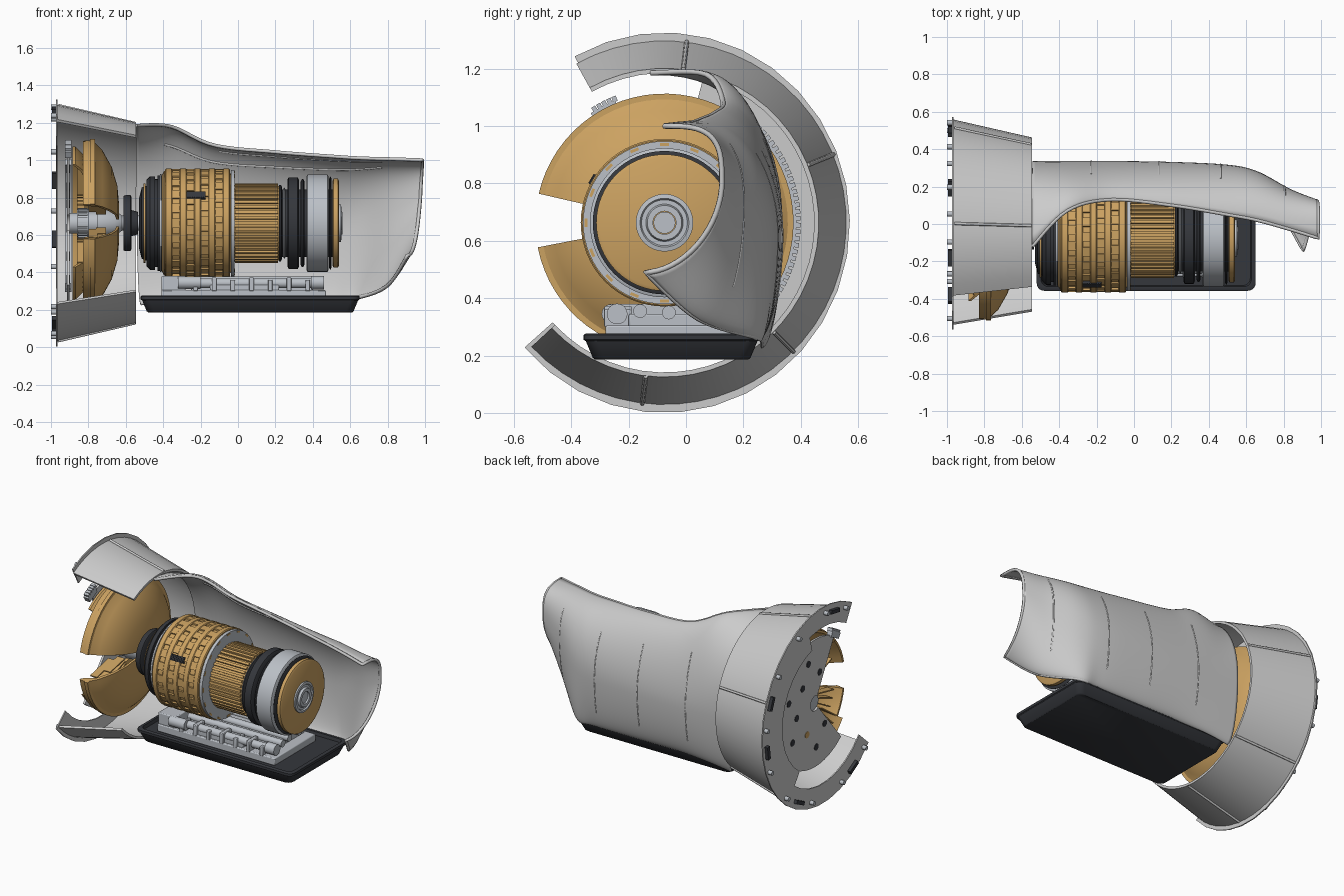
import bpy, bmesh
from math import sin, cos, pi, radians
from mathutils import Matrix, Vector

if "Cube" in bpy.data.objects:
    bpy.data.objects.remove(bpy.data.objects["Cube"])

CY, CZ = -0.075, 0.663            # main shaft axis, running along x


def material(name, rgb):
    m = bpy.data.materials.new(name)
    m.diffuse_color = (*rgb, 1)
    m.use_nodes = True
    m.node_tree.nodes["Principled BSDF"].inputs["Base Color"].default_value = m.diffuse_color
    return m


GOLD = material("gold", (0.60, 0.36, 0.12))
DARK = material("dark", (0.035, 0.038, 0.045))
STEEL = material("steel", (0.50, 0.53, 0.57))
GREY = None


def finish(name, bm, mat):
    bmesh.ops.remove_doubles(bm, verts=bm.verts, dist=1e-5)
    bmesh.ops.recalc_face_normals(bm, faces=bm.faces)
    me = bpy.data.meshes.new(name)
    bm.to_mesh(me)
    bm.free()
    ob = bpy.data.objects.new(name, me)
    bpy.context.collection.objects.link(ob)
    if mat:
        me.materials.append(mat)
    return ob


def polar(x, r, a, sy=1.0):
    return Vector((x, CY + sy * r * cos(a), CZ + r * sin(a)))


def lathe(name, prof, mat, a0=0, a1=360, segs=64, sy=1.0):
    """Spin a closed (x, r) profile round the shaft; a partial spin gets end caps."""
    bm = bmesh.new()
    full = a1 - a0 >= 360
    rows = []
    for i in range(segs if full else segs + 1):
        a = radians(a0 + (a1 - a0) * i / segs)
        rows.append([bm.verts.new(polar(x, r, a, sy)) for x, r in prof])
    n = len(prof)
    for i in range(segs):
        p, q = rows[i], rows[(i + 1) % len(rows)]
        for j in range(n):
            k = (j + 1) % n
            if prof[j][1] + prof[k][1] > 0:
                bm.faces.new((p[j], p[k], q[k], q[j]))
    if not full:
        bm.faces.new(rows[0])
        bm.faces.new(rows[-1])
    return finish(name, bm, mat)


def solid(name, steps, mat, segs=64):
    """Full turned part from (x, r) steps, closed on the axis."""
    return lathe(name, [(steps[0][0], 0)] + steps + [(steps[-1][0], 0)], mat, segs=segs)


def radial(name, x0, x1, r0, r1, width, n, mat, a0=0, a1=360):
    """Ring of blocks: teeth, splines, studs, blades."""
    bm = bmesh.new()
    for i in range(n):
        a = radians(a0 + (a1 - a0) * i / n)
        m = (Matrix.Translation((0, CY, CZ)) @ Matrix.Rotation(a, 4, 'X')
             @ Matrix.Translation(((x0 + x1) / 2, (r0 + r1) / 2, 0))
             @ Matrix.Diagonal((x1 - x0, r1 - r0, width, 1)))
        bmesh.ops.create_cube(bm, size=1, matrix=m)
    return finish(name, bm, mat)


def box(name, x0, x1, y0, y1, z0, z1, mat, bevel=0.006):
    bm = bmesh.new()
    bmesh.ops.create_cube(bm, size=1, matrix=Matrix.Translation(((x0 + x1) / 2, (y0 + y1) / 2, (z0 + z1) / 2))
                          @ Matrix.Diagonal((x1 - x0, y1 - y0, z1 - z0, 1)))
    ob = finish(name, bm, mat)
    b = ob.modifiers.new("bevel", 'BEVEL')
    b.width, b.segments = bevel, 2
    return ob


def rod(name, x0, x1, y, z, r, mat):
    bm = bmesh.new()
    bmesh.ops.create_cone(bm, cap_ends=True, segments=20, radius1=r, radius2=r, depth=x1 - x0,
                          matrix=Matrix.Translation(((x0 + x1) / 2, y, z)) @ Matrix.Rotation(pi / 2, 4, 'Y'))
    return finish(name, bm, mat)


def bead(name, pts, r, mat=None):
    cu = bpy.data.curves.new(name, 'CURVE')
    cu.dimensions, cu.bevel_depth, cu.bevel_resolution, cu.use_fill_caps = '3D', r, 1, True
    sp = cu.splines.new('POLY')
    sp.points.add(len(pts) - 1)
    for p, c in zip(sp.points, pts):
        p.co = (*c, 1)
    ob = bpy.data.objects.new(name, cu)
    bpy.context.collection.objects.link(ob)
    if mat:
        cu.materials.append(mat)


# Bell housing: cut-away cone, flat mounting flange, ribs, bolts
lathe("bell_housing", [(-0.965, 0.634), (-0.545, 0.538), (-0.545, 0.522), (-0.965, 0.618)], GREY, -137, 119, 40)
lathe("bell_flange", [(-0.972, 0.663), (-0.964, 0.663), (-0.964, 0.53), (-0.972, 0.53)], GREY, -139, 119, 24, 0.975)
lathe("flange_web", [(-0.971, 0.54), (-0.965, 0.54), (-0.965, 0.43), (-0.971, 0.43)], GREY, -55, 75, 12)
for i, d in enumerate((83, 22, -45, -97)):
    a = radians(d)
    bead(f"bell_rib_{i}", [polar(-0.96, 0.635, a), polar(-0.55, 0.539, a)], 0.008)
for i, d in enumerate((112, 92, 64, 38, 6, -22, -50, -78, -108, -134)):
    p = polar(0, 0.62, radians(d))
    rod(f"flange_bolt_{i}", -1.0, -0.97, p.y, p.z, 0.014, STEEL)
for i, d in enumerate((100, 22, -8, -64, -120)):
    radial(f"flange_slot_{i}", -0.995, -0.974, 0.60, 0.625, 0.09, 1, DARK, d)

# Main case shell: stations of x_top, x_bottom, top y z, back y, waist z, bottom y z, roundness
ST = [(-0.545, -0.52, -0.12, 1.185, 0.33, 0.64, 0.26, 0.23, 0.85),
      (-0.36, -0.36, 0.07, 1.18, 0.33, 0.63, 0.26, 0.25, 1.1),
      (-0.13, -0.13, 0.13, 1.08, 0.33, 0.62, 0.25, 0.26, 1.15),
      (0.20, 0.20, 0.10, 1.043, 0.325, 0.62, 0.25, 0.26, 1.1),
      (0.50, 0.50, 0.05, 1.02, 0.31, 0.62, 0.25, 0.26, 1.0),
      (0.66, 0.64, 0.02, 1.01, 0.275, 0.65, 0.24, 0.265, 0.9),
      (0.84, 0.80, -0.03, 1.005, 0.18, 0.73, 0.04, 0.33, 0.75),
      (0.985, 0.905, -0.075, 1.0, 0.125, 0.80, -0.14, 0.49, 0.6)]


def station(u):
    s = u * (len(ST) - 1)
    i = min(int(s), len(ST) - 2)
    t = s - i
    P = [ST[min(max(i + k, 0), len(ST) - 1)] for k in (-1, 0, 1, 2)]
    return [0.5 * (2 * b + (c - a) * t + (2 * a - 5 * b + 4 * c - d) * t * t + (3 * b - a - 3 * c + d) * t ** 3)
            for a, b, c, d in zip(*P)]


def shell(u, v, out=0.0):
    xt, xb, yt, zt, yb, zm, yo, zo, p = station(u)
    if v < 0.5:
        s, c = sin(v * pi), max(cos(v * pi), 0)
        y, z = yt + (yb - yt) * s ** p, zm + (zt - zm) * c ** p
    else:
        w = (v - 0.5) * pi
        s, c = sin(w), max(cos(w), 0)
        y, z = yo + (yb - yo) * c ** 1.1, zm - (zm - zo) * s ** 1.1
    return Vector((xt + (xb - xt) * v ** 3, y + out, z))


NU, NV = 48, 32
bm = bmesh.new()
g = [[bm.verts.new(shell(i / NU, j / NV)) for j in range(NV + 1)] for i in range(NU + 1)]
for i in range(NU):
    for j in range(NV):
        bm.faces.new((g[i][j], g[i + 1][j], g[i + 1][j + 1], g[i][j + 1]))
case = finish("main_case", bm, GREY)
m = case.modifiers.new("wall", 'SOLIDIFY')
m.thickness, m.offset = 0.014, 0
rim = [shell(i / NU, 0) for i in range(NU + 1)] + [shell(1, j / NV) for j in range(1, NV + 1)]
rim += [shell(i / NU, 1) for i in range(NU - 1, 30, -1)]
bead("case_rim", rim, 0.010)
for i, u in enumerate((0.23, 0.40, 0.55, 0.83)):
    bead(f"case_rib_{i}", [shell(u, 0.25 + 0.5 * j / 20, 0.004) for j in range(21)], 0.006)
for i, (v, u0) in enumerate(((0.1, 0.3), (0.19, 0.12))):
    bead(f"inner_ridge_{i}", [shell(u0 + (0.8 - u0) * j / 30, v, -0.006) for j in range(31)], 0.008)

# Flexplate with ring gear segments
lathe("flexplate", [(-0.915, 0.05), (-0.915, 0.43), (-0.90, 0.43), (-0.90, 0.05)], GREY, -130, 118)
for i, (a0, a1, n) in enumerate(((-50, 48, 34), (112, 124, 5))):
    lathe(f"ring_gear_{i}", [(-0.925, 0.42), (-0.925, 0.46), (-0.89, 0.46), (-0.89, 0.42)], STEEL, a0, a1, 30)
    radial(f"ring_gear_teeth_{i}", -0.925, -0.89, 0.455, 0.475, 0.016, n, STEEL, a0, a1)
for i in range(9):
    p = polar(0, 0.2 + 0.1 * (i % 2), radians(-120 + i * 28))
    rod(f"flexplate_hole_{i}", -0.918, -0.897, p.y, p.z, 0.022, GOLD if i == 2 else DARK)

# Torque converter: dished shell with a wedge cut out, inner turbine and blades
lathe("converter_shell", [(-0.83, 0.44), (-0.77, 0.445), (-0.765, 0.43), (-0.725, 0.39), (-0.675, 0.3), (-0.645, 0.2),
                          (-0.635, 0.09), (-0.65, 0.09), (-0.66, 0.2), (-0.692, 0.29), (-0.745, 0.38), (-0.83, 0.425)],
      GOLD, -169, 167)
lathe("converter_lip", [(-0.79, 0.44), (-0.79, 0.45), (-0.765, 0.45), (-0.765, 0.43)], GOLD, -169, 167)
lathe("turbine", [(-0.87, 0.41), (-0.82, 0.36), (-0.785, 0.26), (-0.80, 0.13), (-0.82, 0.13), (-0.80, 0.26),
                  (-0.84, 0.36), (-0.885, 0.41)], GOLD, -145, 130)
radial("converter_blades", -0.80, -0.75, 0.17, 0.37, 0.008, 40, GOLD, -168, 166)
radial("inner_blades", -0.76, -0.705, 0.13, 0.29, 0.008, 40, GOLD, -168, 166)
radial("turbine_blades", -0.86, -0.80, 0.18, 0.37, 0.008, 34, GOLD, -145, 130)
solid("converter_hub", [(-0.90, 0.055), (-0.86, 0.055), (-0.86, 0.075), (-0.80, 0.075), (-0.80, 0.06), (-0.75, 0.06),
                        (-0.75, 0.08), (-0.66, 0.07), (-0.62, 0.04), (-0.50, 0.04)], STEEL, 40)
radial("hub_splines", -0.855, -0.805, 0.07, 0.082, 0.01, 20, STEEL)
solid("drive_disc", [(-0.612, 0.145), (-0.60, 0.15), (-0.575, 0.15), (-0.57, 0.14), (-0.57, 0.07), (-0.535, 0.06)], DARK)

# Pump: dark stepped cone with gold accents
solid("pump_cover", [(-0.53, 0.13), (-0.515, 0.19), (-0.49, 0.20), (-0.49, 0.23), (-0.47, 0.25), (-0.445, 0.25),
                     (-0.445, 0.235), (-0.43, 0.235), (-0.43, 0.255), (-0.405, 0.255)], DARK)
lathe("pump_seal", [(-0.505, 0.17), (-0.505, 0.212), (-0.495, 0.212), (-0.495, 0.17)], GOLD)
lathe("pump_washer", [(-0.418, 0.2), (-0.418, 0.262), (-0.41, 0.262), (-0.41, 0.2)], STEEL)

# Large clutch drum: bands and studs
solid("clutch_drum", [(-0.41, 0.25), (-0.395, 0.28), (-0.05, 0.28), (-0.03, 0.25)], GOLD)
for i in range(5):
    x = -0.39 + i * 0.077
    lathe(f"drum_band_{i}", [(x, 0.26), (x, 0.287), (x + 0.005, 0.292), (x + 0.034, 0.292), (x + 0.039, 0.287),
                             (x + 0.039, 0.26)], GOLD)
    if i < 4:
        radial(f"drum_studs_{i}", x + 0.03, x + 0.085, 0.265, 0.288, 0.05, 22, GOLD, i * 7, i * 7 + 360)
lathe("drum_washer", [(-0.038, 0.2), (-0.038, 0.284), (-0.018, 0.284), (-0.018, 0.2)], STEEL)
radial("drum_washer_marks", -0.03, -0.015, 0.268, 0.278, 0.03, 16, GOLD)
radial("drum_slot", -0.275, -0.175, 0.27, 0.296, 0.04, 1, DARK, 149)
for i in range(8):
    x = -0.27 + i * 0.012
    radial(f"drum_slot_bar_{i}", x, x + 0.005, 0.29, 0.299, 0.036, 1, DARK, 149)

# Splined middle drum
solid("spline_drum", [(-0.02, 0.20), (0.22, 0.20)], GOLD)
radial("splines", -0.015, 0.215, 0.195, 0.213, 0.016, 44, GOLD)

# Rear rings, planet carrier, output hub
solid("rear_core", [(0.20, 0.18), (0.53, 0.18)], DARK)
for n, x0, x1, r, mat in (("spline_stop", 0.215, 0.235, 0.205, DARK), ("rear_plate", 0.24, 0.255, 0.19, STEEL),
                          ("dark_ring_a", 0.265, 0.325, 0.245, DARK), ("dark_ring_b", 0.335, 0.355, 0.235, DARK),
                          ("light_band", 0.365, 0.485, 0.26, STEEL), ("dark_ring_c", 0.487, 0.5, 0.25, DARK),
                          ("gold_carrier", 0.505, 0.54, 0.238, GOLD)):
    solid(n, [(x0, r - 0.012), (x0 + 0.006, r), (x1 - 0.006, r), (x1, r - 0.012)], mat)
lathe("output_hub", [(0.53, 0.04), (0.53, 0.1), (0.55, 0.1), (0.553, 0.085), (0.545, 0.08), (0.545, 0.065),
                     (0.56, 0.06), (0.56, 0.04)], STEEL)
solid("output_shaft", [(0.50, 0.038), (0.55, 0.038)], STEEL, 32)

# Oil pan: stacked rounded rectangles with a recessed top
bm = bmesh.new()
loops = []
for z, d in ((0.186, 0.04), (0.192, 0.032), (0.25, 0.008), (0.255, 0.0), (0.272, 0.0), (0.276, 0.006), (0.276, 0.022),
             (0.255, 0.028)):
    lp = []
    for k, (sx, sy) in enumerate(((1, 1), (-1, 1), (-1, -1), (1, -1))):
        for j in range(6):
            a = pi / 2 * (k + j / 5)
            lp.append(bm.verts.new((0.065 + sx * (0.545 - d) + 0.04 * cos(a),
                                    -0.05 + sy * (0.267 - d) + 0.04 * sin(a), z)))
    loops.append(lp)
for p, q in zip(loops, loops[1:]):
    for j in range(24):
        bm.faces.new((p[j], p[j - 1], q[j - 1], q[j]))
bm.faces.new(loops[0])
bm.faces.new(loops[-1])
finish("oil_pan", bm, DARK)

# Valve body: plates, bores and bolts
for i, b in enumerate(((-0.41, 0.47, -0.28, 0.16, 0.255, 0.305), (-0.25, 0.40, -0.20, 0.14, 0.30, 0.345),
                       (-0.41, -0.28, -0.27, 0.10, 0.30, 0.38), (-0.15, 0.22, -0.265, -0.19, 0.30, 0.335))):
    box(f"valve_block_{i}", *b, STEEL)
for i, (x0, x1, y, z, r) in enumerate(((-0.40, 0.40, -0.24, 0.342, 0.026), (0.39, 0.46, -0.24, 0.345, 0.036),
                                       (-0.25, 0.45, -0.16, 0.355, 0.024), (-0.25, 0.43, -0.06, 0.35, 0.024),
                                       (-0.25, 0.43, 0.05, 0.35, 0.024), (-0.32, -0.2, -0.26, 0.345, 0.034))):
    rod(f"valve_bore_{i}", x0, x1, y, z, r, STEEL)
for i in range(7):
    x = -0.24 + i * 0.1
    box(f"valve_lug_{i}", x, x + 0.025, -0.285, -0.19, 0.30, 0.36 + 0.012 * (i % 2), STEEL, 0.004)

# Smooth shading with sharp edges kept
for ob in bpy.context.scene.objects:
    ob.select_set(ob.type == 'MESH')
    if ob.type == 'MESH':
        bpy.context.view_layer.objects.active = ob
bpy.ops.object.shade_smooth_by_angle(angle=radians(32))
